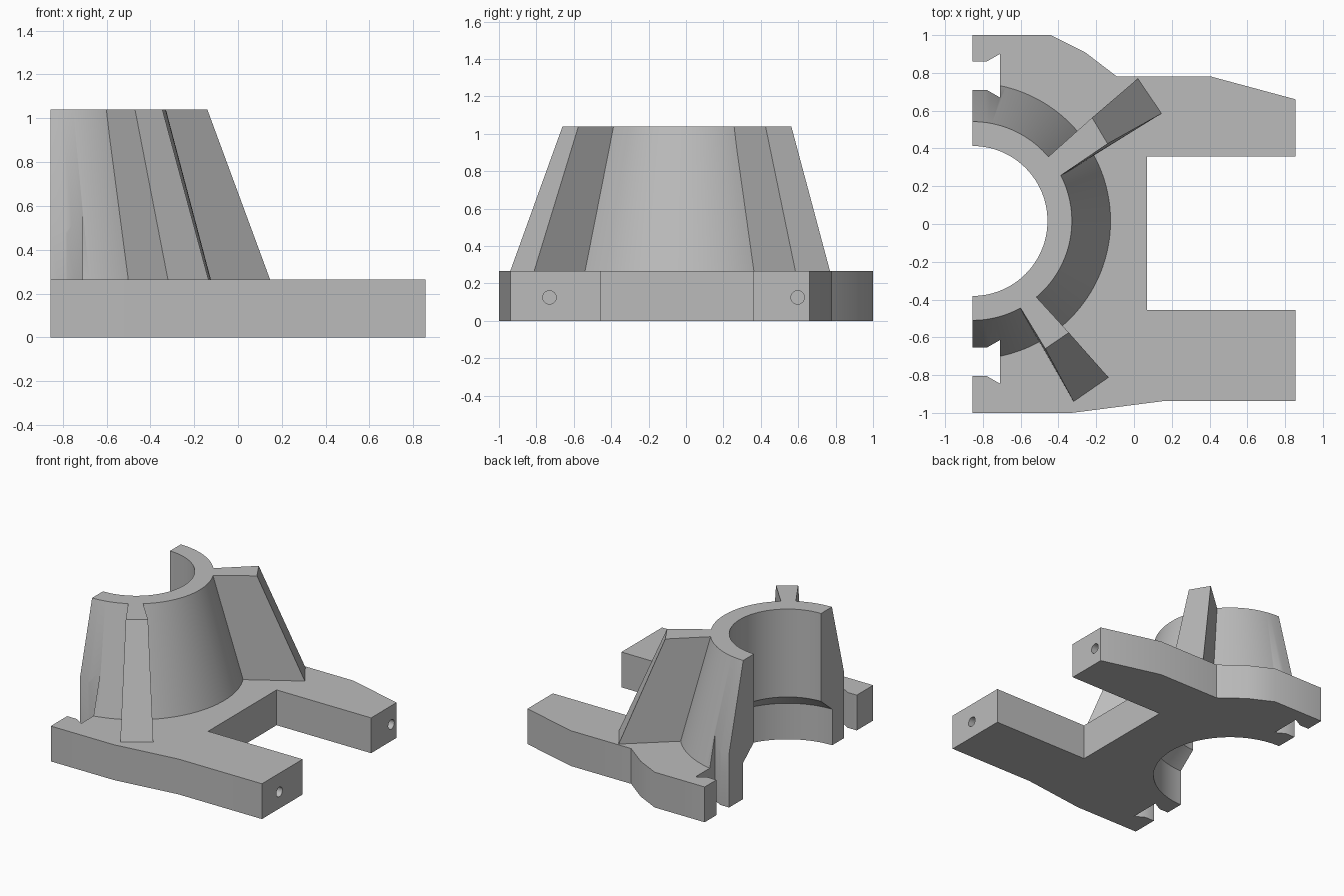
import bpy, bmesh, math
from mathutils import Matrix

cube = bpy.data.objects.get("Cube")
if cube:
    bpy.data.objects.remove(cube, do_unlink=True)

grey = bpy.data.materials.new("plain_grey")
grey.use_nodes = True
colour = (0.5, 0.5, 0.5, 1)
grey.diffuse_color = colour
grey.node_tree.nodes["Principled BSDF"].inputs["Base Color"].default_value = colour

CUT_X = -0.855          # flat open side of the collar
AXIS = (-0.855, 0.016)  # collar axis
DECK, TOP = 0.265, 1.04


def make(name, bm):
    bmesh.ops.recalc_face_normals(bm, faces=bm.faces)
    mesh = bpy.data.meshes.new(name)
    bm.to_mesh(mesh)
    bm.free()
    mesh.materials.append(grey)
    ob = bpy.data.objects.new(name, mesh)
    bpy.context.collection.objects.link(ob)
    return ob


def loft(name, low, high, z0, z1):
    """Solid between two outlines with the same number of points."""
    bm = bmesh.new()
    a = [bm.verts.new((x, y, z0)) for x, y in low]
    b = [bm.verts.new((x, y, z1)) for x, y in high]
    bm.faces.new(a[::-1])
    bm.faces.new(b)
    for i in range(len(a)):
        j = (i + 1) % len(a)
        bm.faces.new((a[i], a[j], b[j], b[i]))
    return make(name, bm)


def turned(name, profile, n=128):
    """Closed solid turned about the collar axis from (radius, z) points."""
    bm = bmesh.new()
    rings = []
    for r, z in profile:
        rings.append([bm.verts.new((AXIS[0] + r * math.cos(2 * math.pi * i / n),
                                    AXIS[1] + r * math.sin(2 * math.pi * i / n), z))
                      for i in range(n)])
    bm.faces.new(rings[0][::-1])
    bm.faces.new(rings[-1])
    for a, b in zip(rings, rings[1:]):
        for i in range(n):
            j = (i + 1) % n
            bm.faces.new((a[i], a[j], b[j], b[i]))
    return make(name, bm)


def combine(target, tool, operation):
    mod = target.modifiers.new(tool.name, "BOOLEAN")
    mod.operation, mod.solver, mod.object = operation, "EXACT", tool
    bpy.context.view_layer.objects.active = target
    bpy.ops.object.modifier_apply(modifier=mod.name)
    bpy.data.objects.remove(tool, do_unlink=True)


# Forked base plate
outline = [(-1, 1), (-0.44, 1), (-0.26, 0.91), (-0.09, 0.78), (0.41, 0.78),
           (0.855, 0.66), (0.855, 0.358), (0.07, 0.358), (0.07, -0.455),
           (0.855, -0.455), (0.855, -0.937), (0.16, -0.937), (-0.33, -1), (-1, -1)]
bracket = loft("collar_bracket", outline, outline, 0, DECK)

# Tapered collar
combine(bracket, turned("collar", [(0.748, 0.2), (0.731, DECK), (0.526, TOP)]), "UNION")

# Two widening buttress ribs with sloped outer ends: inner pair, foot pair, top pair
ribs = [([(-0.45, 0.215), (-0.51, 0.305)], [(0.02, 0.77), (0.146, 0.585)],
         [(-0.222, 0.563), (-0.14, 0.425)]),
        ([(-0.64, -0.38), (-0.565, -0.335)], [(-0.135, -0.812), (-0.32, -0.94)],
         [(-0.345, -0.575), (-0.47, -0.66)])]
for inner, foot, top in ribs:
    combine(bracket, loft("rib", inner + foot, inner + top, DECK, TOP), "UNION")

# Bore with a wider, chamfered seat underneath
combine(bracket, turned("bore", [(0.53, -0.1), (0.53, 0.27), (0.397, 0.38), (0.397, 1.2)]),
        "DIFFERENCE")

# Flared fastening slots through both sides of the collar
for y in (0.785, -0.73):
    half = [(-1.1, 0.075), (-0.78, 0.075), (-0.71, 0.115)]
    slot = [(x, y - w) for x, w in half] + [(x, y + w) for x, w in half[::-1]]
    combine(bracket, loft("slot", slot, slot, -0.1, 1.2), "DIFFERENCE")

# Trim the open side flat
box = [(-2, -2), (CUT_X, -2), (CUT_X, 2), (-2, 2)]
combine(bracket, loft("trim", box, box, -0.5, 2), "DIFFERENCE")

# Round holes in the leg ends
for y in (-0.73, 0.597):
    bm = bmesh.new()
    bmesh.ops.create_cone(bm, cap_ends=True, segments=32, radius1=0.036, radius2=0.036,
                          depth=0.5, matrix=Matrix.Translation((0.855, y, 0.125))
                          @ Matrix.Rotation(math.pi / 2, 4, "Y"))
    combine(bracket, make("leg_hole", bm), "DIFFERENCE")

# Smooth shading with sharp edges kept
bpy.ops.object.select_all(action="DESELECT")
bracket.select_set(True)
bpy.context.view_layer.objects.active = bracket
bpy.ops.object.shade_smooth_by_angle(angle=math.radians(30))
